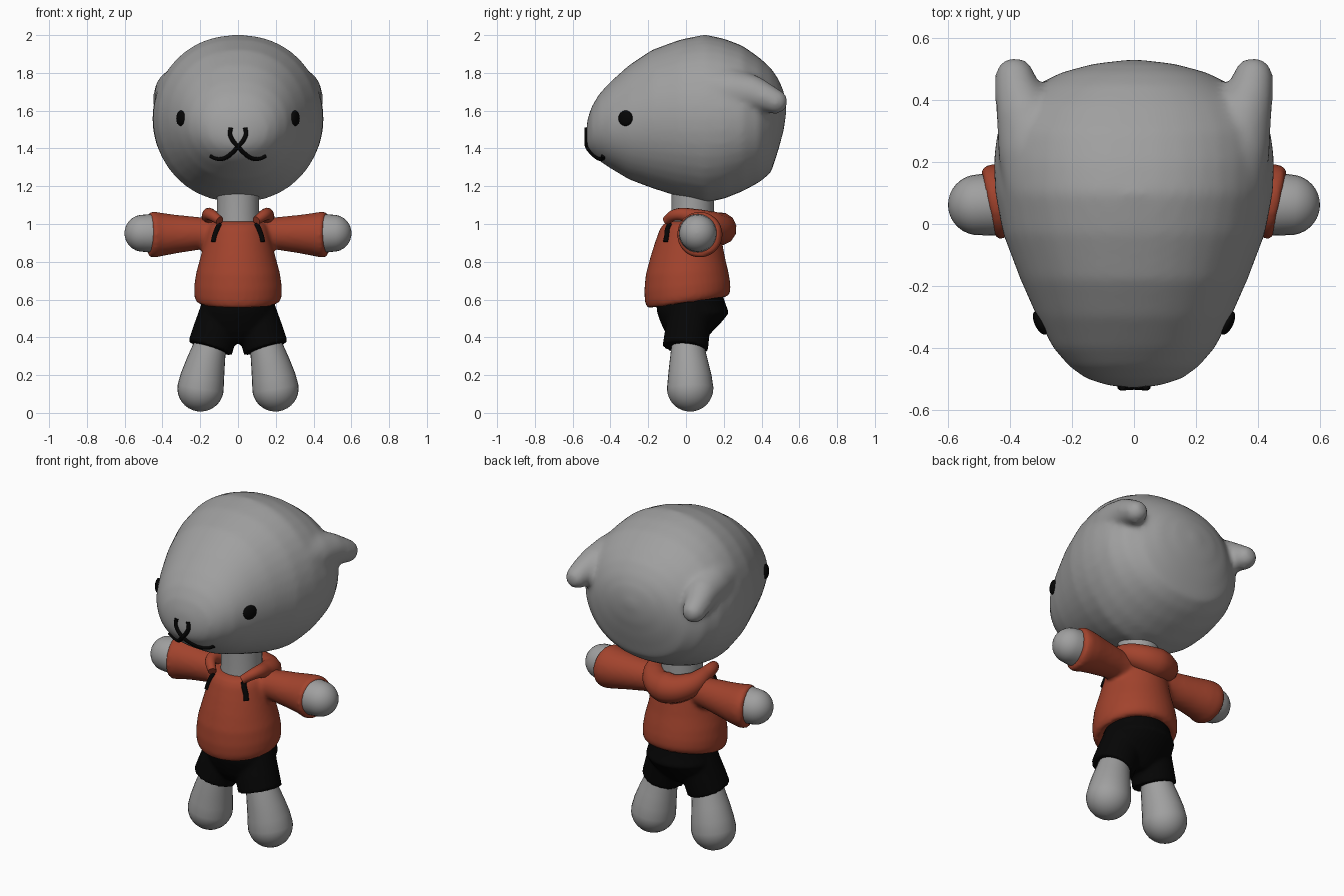
import bpy, bmesh, math
from mathutils import Vector
from mathutils.bvhtree import BVHTree

if "Cube" in bpy.data.objects:
    bpy.data.objects.remove(bpy.data.objects["Cube"], do_unlink=True)


def material(name, rgb):
    m = bpy.data.materials.new(name)
    m.use_nodes = True
    m.diffuse_color = (*rgb, 1)
    bsdf = m.node_tree.nodes["Principled BSDF"]
    bsdf.inputs["Base Color"].default_value = (*rgb, 1)
    bsdf.inputs["Roughness"].default_value = 0.8
    return m


GREY = material("soft grey", (0.35, 0.35, 0.35))
RED = material("rust red", (0.36, 0.056, 0.026))
BLACK = material("black", (0.0015, 0.0015, 0.0015))


def select(objs):
    bpy.ops.object.select_all(action='DESELECT')
    for ob in objs:
        ob.select_set(True)
    bpy.context.view_layer.objects.active = objs[0]


def loft(name, rings, mat):
    """Skin a list of rings and cap both ends."""
    bm = bmesh.new()
    rows = [[bm.verts.new(p) for p in ring] for ring in rings]
    n = len(rows[0])
    for a, b in zip(rows, rows[1:]):
        for i in range(n):
            j = (i + 1) % n
            bm.faces.new((a[i], a[j], b[j], b[i]))
    bm.faces.new(rows[0])
    bm.faces.new(rows[-1])
    bmesh.ops.recalc_face_normals(bm, faces=bm.faces)
    me = bpy.data.meshes.new(name)
    bm.to_mesh(me)
    bm.free()
    ob = bpy.data.objects.new(name, me)
    bpy.context.collection.objects.link(ob)
    me.materials.append(mat)
    select([ob])
    bpy.ops.object.shade_smooth_by_angle(angle=math.radians(50))
    return ob


def fuse(objs, voxel, iterations):
    """Melt overlapping parts into one soft skin."""
    select(objs)
    bpy.ops.object.join()
    remesh = objs[0].modifiers.new("melt", 'REMESH')
    remesh.mode = 'VOXEL'
    remesh.voxel_size = voxel
    remesh.use_smooth_shade = True
    soft = objs[0].modifiers.new("soften", 'SMOOTH')
    soft.factor = 0.5
    soft.iterations = iterations


def circle(n):
    return [(math.cos(2 * math.pi * i / n), math.sin(2 * math.pi * i / n)) for i in range(n)]


def tube(name, pts, mat, side=1, rounded=True, n=28):
    """Tapered limb through (x, y, z, radius) points with an optional round tip."""
    P = [Vector((p[0] * side, p[1], p[2])) for p in pts]
    R = [p[3] for p in pts]
    D = [(P[min(i + 1, len(P) - 1)] - P[max(i - 1, 0)]).normalized() for i in range(len(P))]
    if rounded:
        p, d, r = P[-1], D[-1], R[-1]
        for k in range(1, 9):
            t = math.pi / 2 * k / 8
            P.append(p + d * r * math.sin(t))
            R.append(max(r * math.cos(t), 0.001))
            D.append(d)
    span = P[-1] - P[0]
    axis = min(range(3), key=lambda i: abs(span[i]))
    ref = Vector([1.0 if i == axis else 0.0 for i in range(3)])
    rings = []
    for p, d, r in zip(P, D, R):
        u = (ref - d * ref.dot(d)).normalized()
        v = d.cross(u)
        rings.append([p + (u * c + v * s) * r for c, s in circle(n)])
    return loft(name, rings, mat)


def body(name, rows, mat, n=40):
    """Upright shape from (z, half width, front y, back y, tilt) rows."""
    rings = []
    for z, w, f, b, tilt in rows:
        cy, ry = (f + b) / 2, (b - f) / 2
        rings.append([Vector((w * c, cy + ry * s, z + tilt * (cy + ry * s))) for c, s in circle(n)])
    return loft(name, rings, mat)


def cord(name, pts, mat, depth):
    """Round cord through (x, y, z, radius factor) points."""
    cu = bpy.data.curves.new(name, 'CURVE')
    cu.dimensions = '3D'
    cu.bevel_depth = depth
    cu.bevel_resolution = 4
    cu.resolution_u = 8
    cu.use_fill_caps = True
    sp = cu.splines.new('BEZIER')
    sp.bezier_points.add(len(pts) - 1)
    for bp, p in zip(sp.bezier_points, pts):
        bp.co = p[:3]
        bp.radius = p[3]
        bp.handle_left_type = bp.handle_right_type = 'AUTO'
    cu.materials.append(mat)
    ob = bpy.data.objects.new(name, cu)
    bpy.context.collection.objects.link(ob)


def front_of(ob):
    """Return a function that drops (x, z) onto the front of a part."""
    me = ob.data
    tree = BVHTree.FromPolygons([v.co.copy() for v in me.vertices],
                                [tuple(p.vertices) for p in me.polygons])
    return lambda x, z: (x, tree.ray_cast(Vector((x, -2, z)), Vector((0, 1, 0)))[0].y, z, 1.0)


# Head: sections from nose to back (y, half width, top z, bottom z)
sections = [
    (-.53, .002, 1.465, 1.461), (-.523, .08, 1.55, 1.41), (-.50, .155, 1.62, 1.375),
    (-.46, .21, 1.688, 1.335), (-.40, .262, 1.753, 1.295), (-.30, .314, 1.842, 1.235),
    (-.18, .367, 1.922, 1.19), (-.03, .424, 1.977, 1.142), (.10, .449, 2.003, 1.113),
    (.20, .454, 1.982, 1.133), (.30, .442, 1.944, 1.173), (.39, .395, 1.88, 1.222),
    (.45, .315, 1.825, 1.272), (.49, .235, 1.766, 1.395), (.518, .13, 1.70, 1.50),
    (.533, .003, 1.61, 1.606)]
rings = []
for y, w, t, b in sections:
    rings.append([Vector((w * math.copysign(abs(c) ** .92, c), y,
                          (t + b) / 2 + (t - b) / 2 * s)) for c, s in circle(40)])
head = loft("head", rings, GREY)
on_head = front_of(head)

# Neck
tube("neck", [(0, .035, .96, .118), (0, .035, 1.06, .112), (0, .035, 1.2, .112)], GREY, rounded=False)

# Hoodie torso with a rolled hem
torso = body("hoodie", [
    (.592, .18, -.17, .18, .15), (.580, .208, -.19, .21, .15), (.592, .224, -.208, .228, .15),
    (.62, .232, -.218, .236, .13), (.67, .232, -.221, .234, .10), (.74, .222, -.213, .224, .04),
    (.82, .200, -.19, .207, 0), (.90, .180, -.165, .192, 0), (.97, .165, -.14, .178, 0),
    (1.0, .15, -.12, .165, 0), (1.015, .12, -.085, .15, 0)], RED)
on_torso = front_of(torso)

# Shorts seat
seat = body("shorts", [
    (.64, .18, -.14, .19, 0), (.57, .19, -.157, .212, 0), (.53, .198, -.153, .228, 0),
    (.48, .190, -.135, .188, 0), (.43, .16, -.112, .14, 0), (.39, .11, -.085, .10, 0),
    (.365, .05, -.06, .07, 0)], BLACK)

# Hood and collar: one roll that swells behind the neck
half = [(.097, -.105, 1.018, .55), (.145, -.05, 1.05, .75), (.15, .03, 1.04, 1.0),
        (.115, .13, 1.0, 1.65)]
collar = half + [(0, .18, .975, 2.1)] + [(-x, y, z, r) for x, y, z, r in reversed(half)]
cord("hood", collar, RED, .042)

ears, sleeves, shorts_legs = [], [], []
for side, tag in ((1, "left"), (-1, "right")):
    # Ear pulled backwards out of the head
    ears.append(tube(tag + "_ear", [(.285, .14, 1.70, .14), (.322, .26, 1.70, .122),
                                    (.357, .37, 1.69, .092), (.378, .43, 1.667, .074),
                                    (.385, .473, 1.648, .066)], GREY, side))

    # Eye: flattened ball facing outwards
    n = Vector((.90 * side, -.43, .03)).normalized()
    u = n.cross(Vector((0, 0, 1))).normalized()
    v = u.cross(n)
    c = Vector((.303 * side, -.32, 1.56))
    rings = []
    for k in range(13):
        a = math.pi * (k / 12 - .5)
        r = max(math.cos(a), .01) * .041
        rings.append([c + n * .018 * math.sin(a) + u * r * x + v * r * y for x, y in circle(24)])
    loft(tag + "_eye", rings, BLACK)

    # Crossing muzzle line
    line = [(.038, 1.51), (.042, 1.475), (.025, 1.438), (0, 1.41), (-.035, 1.373),
            (-.075, 1.348), (-.115, 1.347), (-.147, 1.362)]
    cord(tag + "_mouth_line", [on_head(x * side, z) for x, z in line], BLACK, .0115)

    # Sleeve and hand
    sleeves.append(tube(tag + "_sleeve", [
        (.06, .055, .945, .078), (.2, .065, .95, .086), (.32, .072, .947, .101),
        (.40, .076, .945, .114), (.44, .073, .944, .122), (.462, .069, .944, .121),
        (.472, .067, .944, .108)], RED, side, rounded=False))
    tube(tag + "_hand", [(.40, .065, .95, .09), (.46, .064, .951, .102), (.503, .062, .951, .098)],
         GREY, side)

    # Shorts leg and bare leg
    shorts_legs.append(tube(tag + "_shorts_leg", [
        (.075, .03, .60, .105), (.100, .018, .50, .115), (.124, .006, .42, .119),
        (.148, -.004, .342, .121)], BLACK, side, rounded=False))
    tube(tag + "_leg", [(.13, .01, .42, .075), (.152, .01, .34, .089), (.172, .015, .26, .104),
                        (.188, .02, .19, .116), (.198, .022, .13, .123)], GREY, side)

    # Drawstring
    string = [(.097, 1.0), (.110, .972), (.122, .94), (.13, .905)]
    cord(tag + "_drawstring", [on_torso(x * side, z) for x, z in string], BLACK, .0145)

# Melt the soft parts together
fuse([head] + ears, .016, 10)
fuse([torso] + sleeves, .012, 5)
fuse([seat] + shorts_legs, .011, 4)
